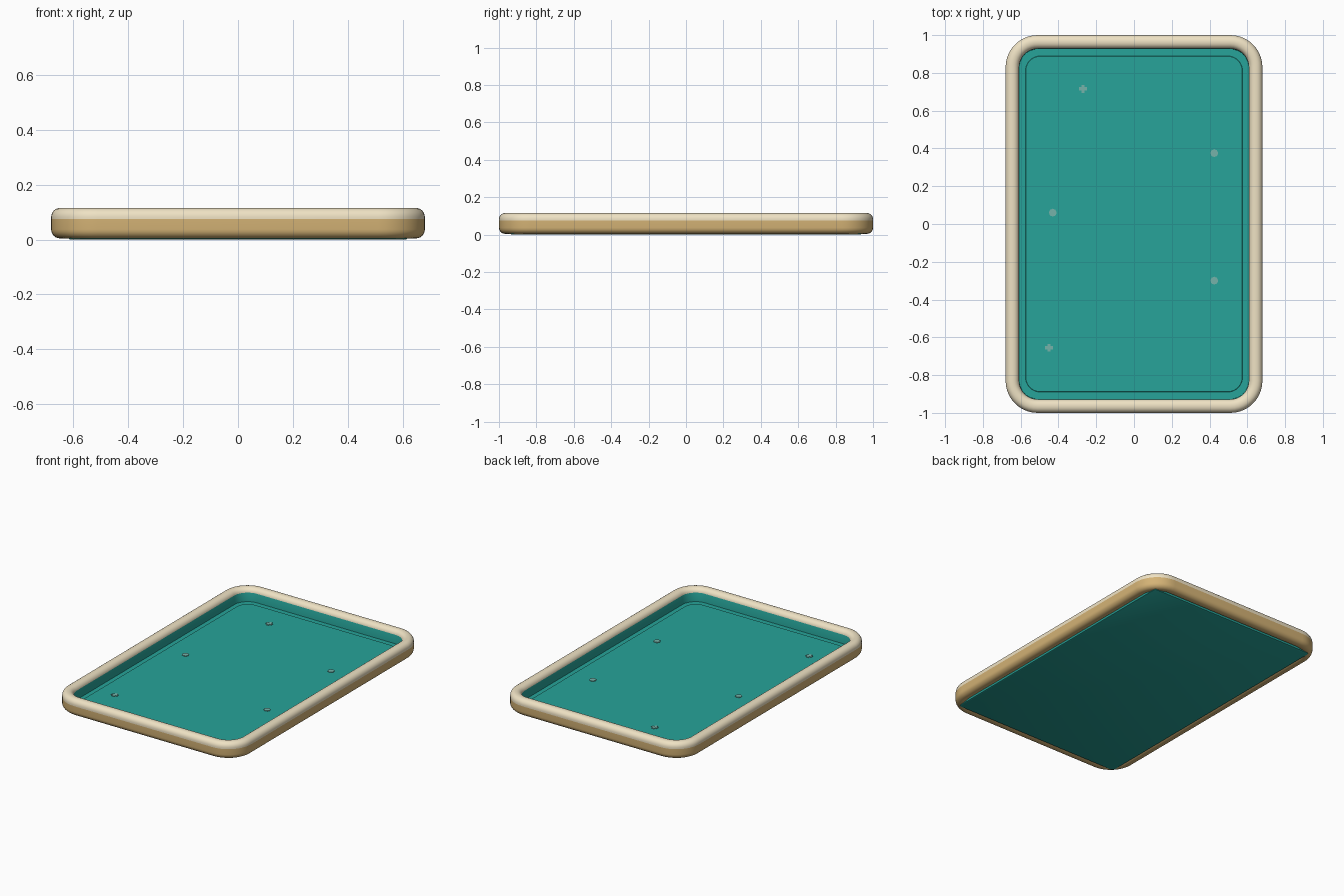
import bpy, bmesh, math

if "Cube" in bpy.data.objects:
    bpy.data.objects.remove(bpy.data.objects["Cube"])

def material(name, rgb):
    m = bpy.data.materials.new(name)
    m.diffuse_color = (*rgb, 1)
    m.use_nodes = True
    m.node_tree.nodes["Principled BSDF"].inputs["Base Color"].default_value = m.diffuse_color
    return m

cream = material("cream", (0.86, 0.76, 0.55))
tan = material("tan", (0.66, 0.45, 0.18))
teal = material("teal", (0.02, 0.37, 0.32))
pale = material("pale_teal", (0.18, 0.45, 0.40))

def rounded_rect(hx, hy, r, seg=10):
    pts = []
    for k, (sx, sy) in enumerate([(1, 1), (-1, 1), (-1, -1), (1, -1)]):
        for i in range(seg + 1):
            a = math.pi / 2 * (k + i / seg)
            pts.append((sx * (hx - r) + r * math.cos(a), sy * (hy - r) + r * math.sin(a)))
    return pts

def sweep(name, hx, hy, r, profile, mats, closed, split=None):
    """Stack rounded rectangles along a profile of (inset, z); closed makes a ring, else it is capped."""
    bm = bmesh.new()
    loops = [[bm.verts.new((x, y, z)) for x, y in rounded_rect(hx - d, hy - d, r - d)]
             for d, z in profile]
    n = len(loops)
    for i in range(n if closed else n - 1):
        a, b = loops[i], loops[(i + 1) % n]
        for j in range(len(a)):
            k = (j + 1) % len(a)
            f = bm.faces.new((a[j], a[k], b[k], b[j]))
            if split and f.calc_center_median().z > split:
                f.material_index = 1
    if not closed:
        bm.faces.new(loops[0][::-1])
        bm.faces.new(loops[-1])
    bmesh.ops.recalc_face_normals(bm, faces=bm.faces)
    me = bpy.data.meshes.new(name)
    bm.to_mesh(me)
    bm.free()
    for m in mats:
        me.materials.append(m)
    ob = bpy.data.objects.new(name, me)
    bpy.context.collection.objects.link(ob)
    bpy.context.view_layer.objects.active = ob
    ob.select_set(True)
    bpy.ops.object.shade_smooth_by_angle(angle=math.radians(35))
    ob.select_set(False)
    return ob

# Rounded rim: tan below, cream above
W, Z0, Z1, C = 0.072, 0.004, 0.115, 0.033
section = []
for k, (cx, cz) in enumerate([(C, Z0 + C), (W - C, Z0 + C), (W - C, Z1 - C), (C, Z1 - C)]):
    for i in range(7):
        a = math.pi + math.pi / 2 * (k + i / 6)
        section.append((cx + C * math.cos(a), cz + C * math.sin(a)))
section.append((0, 0.074))
sweep("rim", 0.68, 1.0, 0.17, section, [tan, cream], True, 0.074)

# Teal liner wall inside the rim
sweep("inner_wall", 0.625, 0.945, 0.115,
      [(0, 0.02), (0, 0.095), (0.006, 0.101), (0.012, 0.098), (0.017, 0.085), (0.019, 0.02)],
      [teal], True)

# Base slab and the thin floor panel on it
sweep("base_slab", 0.617, 0.937, 0.02,
      [(0.006, 0), (0.002, 0.002), (0, 0.006), (0, 0.028)], [teal], False)
sweep("floor_panel", 0.575, 0.89, 0.08,
      [(0, 0.026), (0, 0.030), (0.002, 0.032)], [teal], False)

# Small markers on the floor: round studs and crosses
def stud(name, x, y, sides=8):
    bpy.ops.mesh.primitive_cylinder_add(vertices=sides, radius=0.021, depth=0.006,
                                        location=(x, y, 0.033))
    bpy.context.object.name = name
    bpy.context.object.data.materials.append(pale)

def cross(name, x, y):
    for i, s in enumerate([(0.042, 0.018, 0.006), (0.018, 0.042, 0.0055)]):
        bpy.ops.mesh.primitive_cube_add(size=1, location=(x, y, 0.033))
        ob = bpy.context.object
        ob.name, ob.scale = f"{name}_bar_{i}", s
        ob.data.materials.append(pale)

for i, (x, y) in enumerate([(0.425, 0.375), (-0.43, 0.06), (0.425, -0.3)]):
    stud(f"stud_{i}", x, y)
for i, (x, y) in enumerate([(-0.27, 0.715), (-0.45, -0.655)]):
    cross(f"cross_{i}", x, y)
